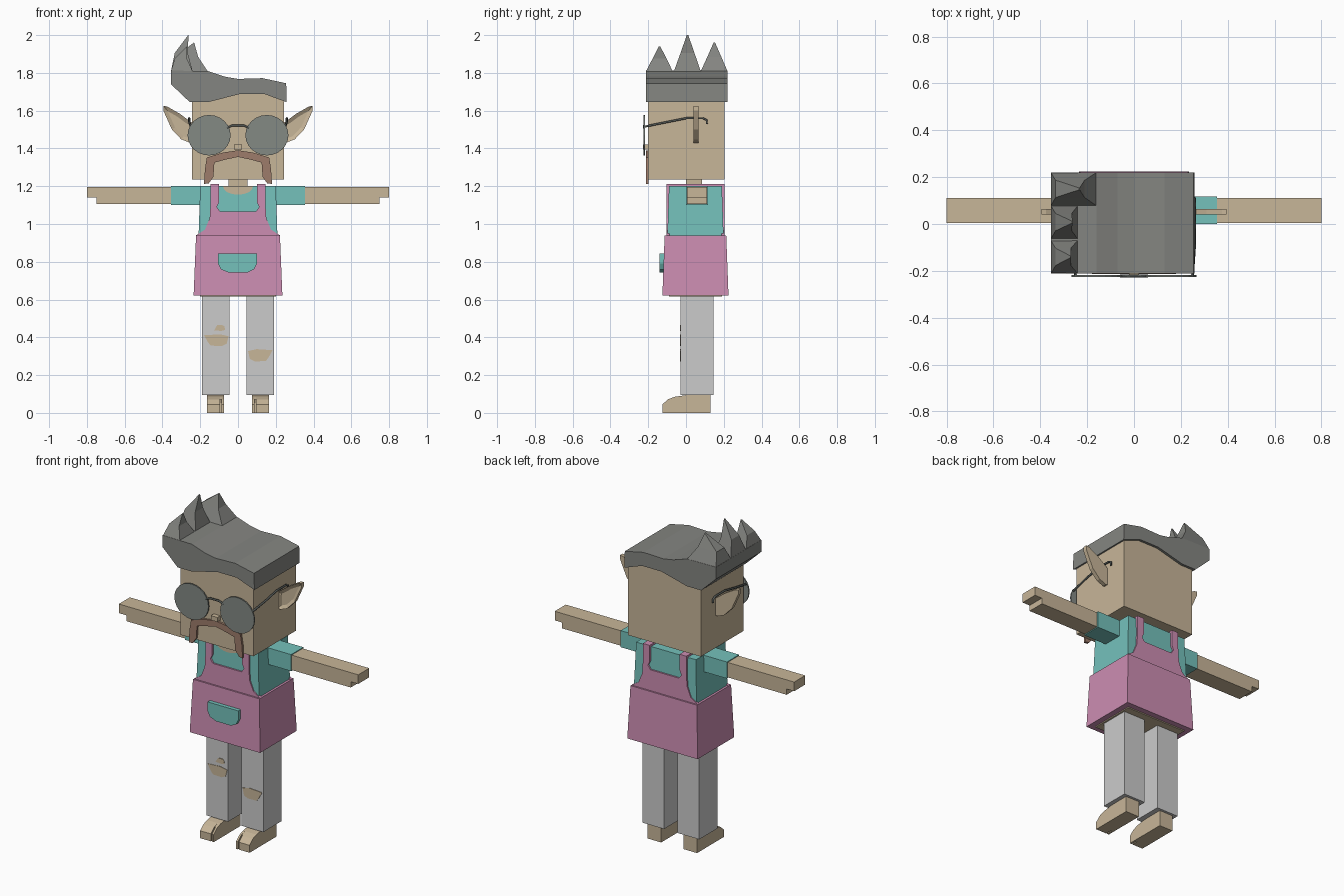
import bpy, bmesh, math
from mathutils import Vector

old = bpy.data.objects.get("Cube")
if old:
    bpy.data.objects.remove(old, do_unlink=True)


def material(name, r, g, b):
    lin = [(c / 255) ** 2.2 for c in (r, g, b)] + [1]
    m = bpy.data.materials.new(name)
    m.use_nodes = True
    m.diffuse_color = lin
    m.node_tree.nodes["Principled BSDF"].inputs["Base Color"].default_value = lin
    return m


SKIN = material("skin tan", 198, 180, 151)
TEAL = material("shirt teal", 116, 192, 186)
PINK = material("apron pink", 203, 140, 177)
GREY = material("trouser grey", 202, 202, 202)
HAIR = material("hair grey", 131, 132, 128)
LENS = material("lens grey", 130, 136, 131)
FRAME = material("frame dark grey", 85, 90, 88)
BROWN = material("moustache brown", 156, 123, 106)


def finish(name, bm, mat):
    bmesh.ops.recalc_face_normals(bm, faces=bm.faces[:])
    mesh = bpy.data.meshes.new(name)
    bm.to_mesh(mesh)
    bm.free()
    mesh.materials.append(mat)
    ob = bpy.data.objects.new(name, mesh)
    bpy.context.collection.objects.link(ob)
    return ob


def loft(name, rings, mat):
    """Skin rectangles (x0, x1, y0, y1, z) from bottom to top."""
    bm = bmesh.new()
    loops = [[bm.verts.new(p) for p in ((a, c, z), (b, c, z), (b, d, z), (a, d, z))]
             for a, b, c, d, z in rings]
    bm.faces.new(loops[0])
    bm.faces.new(loops[-1])
    for lo, hi in zip(loops, loops[1:]):
        for i in range(4):
            j = (i + 1) % 4
            bm.faces.new((lo[i], lo[j], hi[j], hi[i]))
    return finish(name, bm, mat)


def box(name, x0, x1, y0, y1, z0, z1, mat):
    return loft(name, [(x0, x1, y0, y1, z0), (x0, x1, y0, y1, z1)], mat)


def slab(name, outline, lo, hi, mat, axis="y", inset=0):
    """Extrude a flat outline (x,z along y, or y,z along x); inset can hollow the lo face."""
    bm = bmesh.new()
    place = (lambda u, z: (u, lo, z)) if axis == "y" else (lambda u, z: (lo, u, z))
    face = bm.faces.new([bm.verts.new(place(u, z)) for u, z in outline])
    out = bmesh.ops.extrude_face_region(bm, geom=[face], use_keep_orig=True)
    moved = [v for v in out["geom"] if isinstance(v, bmesh.types.BMVert)]
    step = Vector((0, hi - lo, 0)) if axis == "y" else Vector((hi - lo, 0, 0))
    bmesh.ops.translate(bm, vec=step, verts=moved)
    bmesh.ops.recalc_face_normals(bm, faces=bm.faces[:])
    if inset:
        bmesh.ops.inset_region(bm, faces=[face], thickness=inset, depth=-0.012)
    return finish(name, bm, mat)


def mirrored(half):
    return half + [(-x, z) for x, z in reversed(half) if x != 0]


def wire(name, points, mat, radius=0.006):
    cu = bpy.data.curves.new(name, "CURVE")
    cu.dimensions = "3D"
    cu.bevel_depth = radius
    cu.bevel_resolution = 1
    cu.use_fill_caps = True
    sp = cu.splines.new("POLY")
    sp.points.add(len(points) - 1)
    for p, co in zip(sp.points, points):
        p.co = (*co, 1)
    cu.materials.append(mat)
    ob = bpy.data.objects.new(name, cu)
    bpy.context.collection.objects.link(ob)
    bpy.ops.object.select_all(action="DESELECT")
    ob.select_set(True)
    bpy.context.view_layer.objects.active = ob
    bpy.ops.object.convert(target="MESH")


# Head, neck and nose
box("head", -0.243, 0.243, -0.2, 0.205, 1.236, 1.7, SKIN)
box("neck", -0.05, 0.05, 0, 0.085, 1.18, 1.25, SKIN)
box("nose", -0.022, 0.022, -0.228, -0.195, 1.395, 1.422, SKIN)

# Moustache
slab("moustache", mirrored([(0, 1.39), (-0.08, 1.378), (-0.165, 1.352), (-0.175, 1.29),
     (-0.18, 1.212), (-0.155, 1.215), (-0.13, 1.25), (-0.125, 1.325),
     (-0.07, 1.34), (0, 1.355)]), -0.213, -0.198, BROWN)

# Swept hair block with three curved spikes on one side
slab("hair", [(0.258, 1.645), (0.255, 1.745), (0.13, 1.772), (0, 1.768), (-0.07, 1.78),
     (-0.16, 1.81), (-0.355, 1.812), (-0.355, 1.74), (-0.255, 1.645), (-0.16, 1.645),
     (0.01, 1.688), (0.14, 1.688)], -0.212, 0.22, HAIR)
for name, y, x1, tip_x, top in (("front", -0.14, -0.24, -0.27, 1.94),
                                ("middle", 0.008, -0.24, -0.262, 2.0),
                                ("back", 0.15, -0.16, -0.232, 1.96)):
    mid = 1.81 + (top - 1.81) * 0.5
    loft(name + "_hair_spike",
         [(-0.355, x1, y - 0.072, y + 0.07, 1.808),
          (-0.335, (x1 + tip_x) / 2 - 0.015, y - 0.037, y + 0.037, mid),
          (tip_x - 0.002, tip_x, y - 0.004, y + 0.004, top)], HAIR)

# Shirt, collar opening, apron skirt and hips
loft("shirt", [(-0.21, 0.21, -0.1, 0.2, 0.9), (-0.2, 0.2, -0.09, 0.19, 1.2)], TEAL)
slab("neckline", [(0.08 * math.cos(a * math.pi / 8), 1.2 - 0.045 * math.sin(a * math.pi / 8))
     for a in range(9)], -0.097, -0.088, SKIN)
skirt = loft("apron_skirt", [(-0.235, 0.235, -0.125, 0.225, 0.622),
                             (-0.222, 0.222, -0.113, 0.213, 0.94)], PINK)
box("hips", -0.2, 0.2, -0.09, 0.19, 0.616, 0.7, SKIN)

# Apron bib on front and back, with shoulder straps
bib = mirrored([(0, 1.066), (-0.095, 1.066), (-0.112, 1.09), (-0.1, 1.115), (-0.1, 1.212),
                (-0.145, 1.212), (-0.145, 1.11), (-0.15, 1.03), (-0.175, 0.97),
                (-0.222, 0.94), (0, 0.94)])
slab("front_bib", bib, -0.104, -0.088, PINK)
slab("back_bib", bib, 0.188, 0.204, PINK)
slab("pocket", [(-0.105, 0.845), (-0.105, 0.79), (-0.09, 0.76), (-0.05, 0.743), (0.05, 0.743),
     (0.085, 0.76), (0.1, 0.79), (0.1, 0.845)], -0.14, -0.11, TEAL)

# Paired parts
for side, s in (("left", 1), ("right", -1)):
    def flip(points):
        return [(s * u, z) for u, z in points]

    box(side + "_strap", s * 0.1, s * 0.145, -0.1, 0.2, 1.19, 1.212, PINK)
    box(side + "_sleeve", s * 0.19, s * 0.355, 0.0, 0.117, 1.1, 1.2, TEAL)
    slab(side + "_arm", flip([(0.34, 1.105), (0.75, 1.105), (0.75, 1.14), (0.8, 1.14),
         (0.8, 1.195), (0.34, 1.195)]), 0.005, 0.11, SKIN)
    box(side + "_trouser_leg", s * 0.045, s * 0.19, -0.03, 0.145, 0.095, 0.66, GREY)

    # Foot, split by a toe groove
    for part, x0, x1, toe in (("inner", 0.075, 0.087, -0.125), ("groove", 0.087, 0.094, -0.085),
                              ("outer", 0.094, 0.165, -0.125)):
        shape = [(0.13, 0), (toe, 0), (toe, 0.045), (max(toe, -0.095), 0.072),
                 (-0.06, 0.085), (0, 0.094), (0.13, 0.096)]
        slab(side + "_foot_" + part, shape, s * x0, s * x1, SKIN, axis="x")

    # Pointed ear with hollow front
    slab(side + "_ear", flip([(0.235, 1.53), (0.26, 1.548), (0.31, 1.585), (0.375, 1.622),
         (0.395, 1.625), (0.395, 1.6), (0.35, 1.5), (0.3, 1.448), (0.255, 1.43),
         (0.235, 1.435)]), 0.04, 0.065, SKIN, inset=0.02)

    # Round lens and temple arm
    slab(side + "_lens", [(s * 0.153 + 0.114 * math.cos(a * math.pi / 12),
         1.47 + 0.107 * math.sin(a * math.pi / 12)) for a in range(24)], -0.226, -0.218, LENS)
    wire(side + "_temple", [(s * 0.25, -0.222, 1.515), (s * 0.258, -0.1, 1.54),
         (s * 0.258, 0, 1.56), (s * 0.258, 0.09, 1.56), (s * 0.258, 0.11, 1.55),
         (s * 0.258, 0.11, 1.53)], FRAME)
wire("glasses_bridge", [(-0.06, -0.222, 1.508), (-0.03, -0.222, 1.522),
     (0.03, -0.222, 1.522), (0.06, -0.222, 1.508)], FRAME)

# Ripped trouser patches
rip = [(-0.065, 0.025), (-0.045, -0.01), (-0.03, -0.03), (0.03, -0.032), (0.055, -0.02),
       (0.065, 0.02), (0.02, 0.03), (-0.03, 0.027)]
for name, cx, cz, sx, sz in (("right_knee_rip", -0.115, 0.386, 1, 1),
                             ("left_knee_rip", 0.118, 0.306, -1, 1.05),
                             ("right_small_rip", -0.097, 0.449, 0.45, -0.5)):
    slab(name, [(cx + u * sx, cz + v * sz) for u, v in rip], -0.033, -0.028, SKIN)
